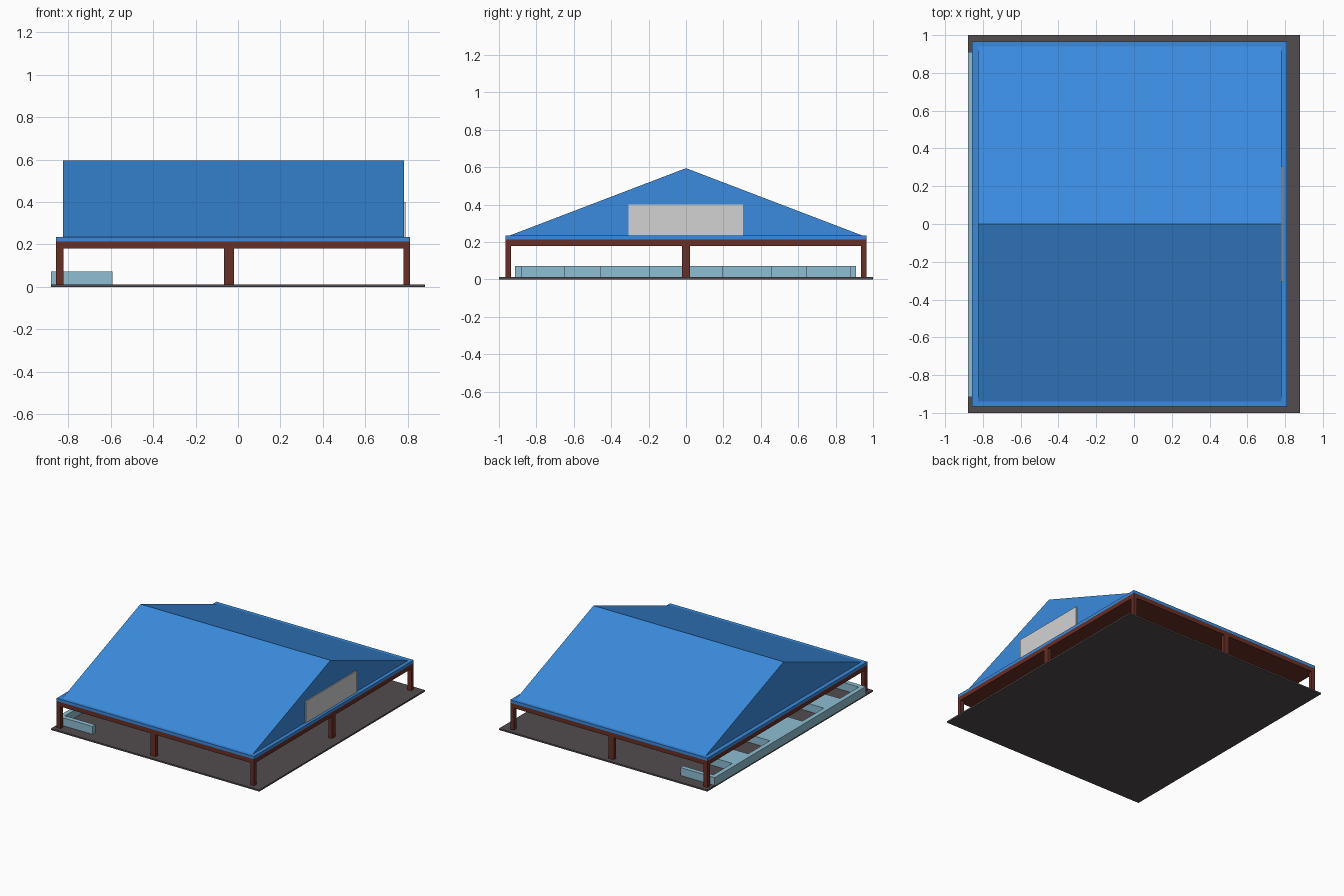
import bpy, bmesh

if "Cube" in bpy.data.objects:
    bpy.data.objects.remove(bpy.data.objects["Cube"])


def material(name, r, g, b):
    m = bpy.data.materials.new(name)
    m.diffuse_color = (r, g, b, 1)
    m.use_nodes = True
    m.node_tree.nodes["Principled BSDF"].inputs["Base Color"].default_value = m.diffuse_color
    return m


BLUE = material("roof blue", 0.042, 0.26, 0.73)
BROWN = material("red brown", 0.14, 0.028, 0.018)
GREY = material("floor grey", 0.085, 0.072, 0.077)
PALE = material("pale blue", 0.27, 0.52, 0.65)
WHITE = material("sign off white", 0.65, 0.65, 0.65)


def extrude_profile(name, points, direction, mat):
    """Solid made by pushing a flat outline along a direction."""
    bm = bmesh.new()
    face = bm.faces.new([bm.verts.new(p) for p in points])
    out = bmesh.ops.extrude_face_region(bm, geom=[face], use_keep_orig=True)
    moved = [v for v in out["geom"] if isinstance(v, bmesh.types.BMVert)]
    bmesh.ops.translate(bm, verts=moved, vec=direction)
    bmesh.ops.recalc_face_normals(bm, faces=bm.faces)
    me = bpy.data.meshes.new(name)
    bm.to_mesh(me)
    bm.free()
    me.materials.append(mat)
    ob = bpy.data.objects.new(name, me)
    bpy.context.collection.objects.link(ob)
    return ob


def box(name, x, y, z, mat):
    pts = [(x[0], y[0], z[0]), (x[1], y[0], z[0]), (x[1], y[1], z[0]), (x[0], y[1], z[0])]
    return extrude_profile(name, pts, (0, 0, z[1] - z[0]), mat)


X0, X1, Y = -0.857, 0.81, 0.965     # outer edge of the frame

# Floor slab
box("floor", (-0.88, 0.88), (-1, 1), (0, 0.012), GREY)

# Corner posts and middle posts (the left side stays open)
for side, s in (("front", -1), ("back", 1)):
    ys = sorted((s * Y, s * (Y - 0.03)))
    box(side + "_left_post", (X0, X0 + 0.034), ys, (0.012, 0.18), BROWN)
    box(side + "_right_post", (X1 - 0.03, X1), ys, (0.012, 0.18), BROWN)
    box(side + "_middle_post", (-0.065, -0.02), ys, (0.012, 0.18), BROWN)
box("right_middle_post", (X1 - 0.03, X1), (-0.021, 0.021), (0.012, 0.18), BROWN)

# Beam layer with ceiling, then the blue eave trim
box("beam_and_ceiling", (X0, X1), (-Y, Y), (0.18, 0.214), BROWN)
box("eave_trim", (X0, X1), (-Y, Y), (0.214, 0.236), BLUE)

# Gable roof
extrude_profile("roof", [(-0.825, -0.94, 0.236), (-0.825, 0.94, 0.236), (-0.825, 0, 0.595)],
                (1.607, 0, 0), BLUE)

# Blank sign board on the right gable
box("sign_board", (0.782, 0.79), (-0.308, 0.306), (0.236, 0.4), WHITE)

# Comb-shaped counter along the left side: long wall with arms and stalls
counter = [(-0.88, 0.91, 0.012), (-0.88, -0.915, 0.012)]
arms = [(-0.915, -0.88), (-0.652, -0.458), (-0.198, 0.194), (0.456, 0.648), (0.877, 0.91)]
for i, (a, b) in enumerate(arms):
    if i:
        counter.append((-0.845, a, 0.012))
    counter += [(-0.59, a, 0.012), (-0.59, b, 0.012)]
    if i < len(arms) - 1:
        counter.append((-0.845, b, 0.012))
extrude_profile("counter", counter, (0, 0, 0.06), PALE)
